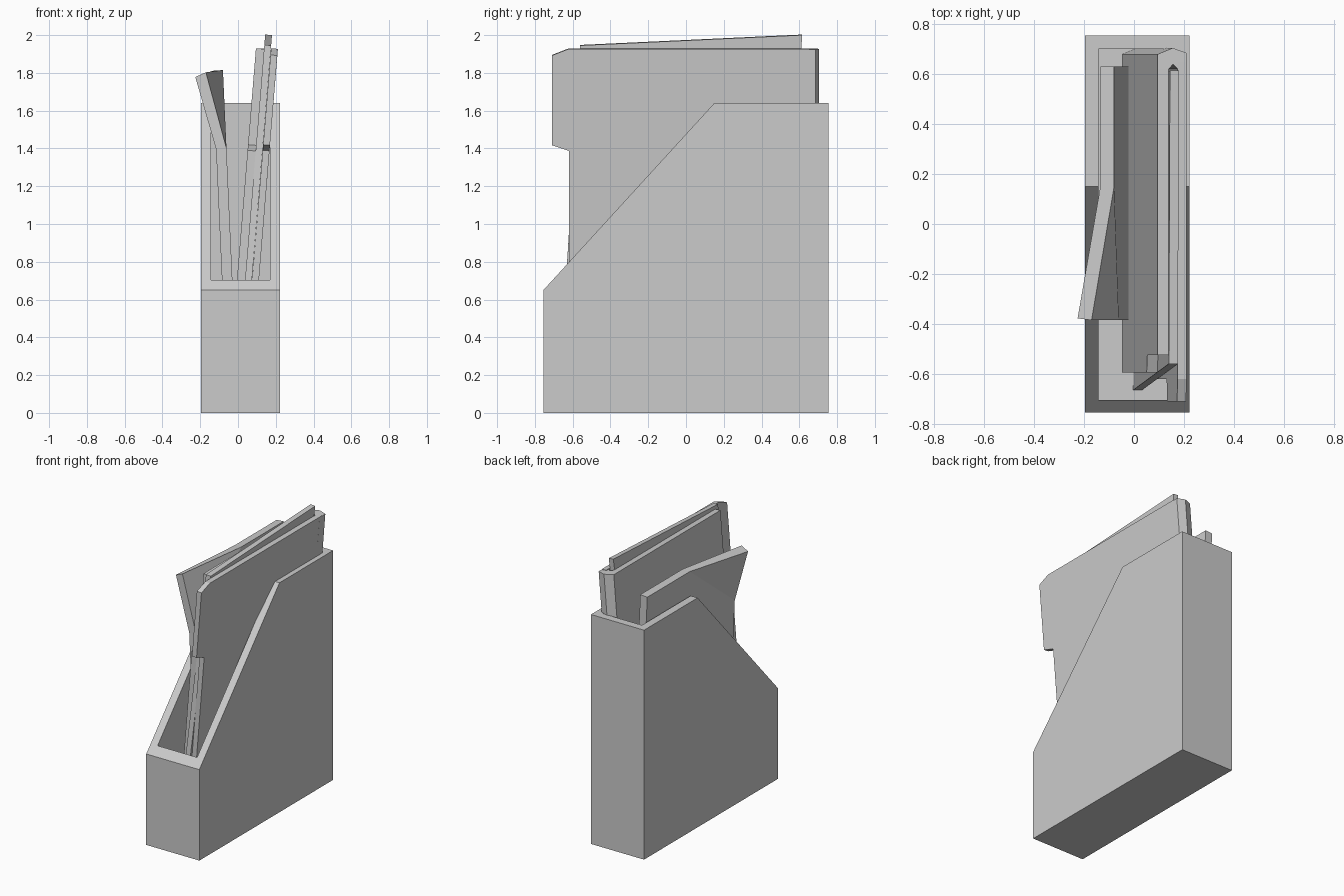
import bpy, bmesh

if "Cube" in bpy.data.objects:
    bpy.data.objects.remove(bpy.data.objects["Cube"])


def build(name, verts, faces):
    me = bpy.data.meshes.new(name)
    me.from_pydata(verts, [], faces)
    bm = bmesh.new()
    bm.from_mesh(me)
    bmesh.ops.recalc_face_normals(bm, faces=bm.faces)
    bm.to_mesh(me)
    bm.free()
    ob = bpy.data.objects.new(name, me)
    bpy.context.collection.objects.link(ob)
    return ob


def prism(name, low, high):
    """Join two matching outlines into a closed solid."""
    n = len(low)
    faces = [list(range(n)), list(range(n, 2 * n))]
    faces += [[i, (i + 1) % n, n + (i + 1) % n, n + i] for i in range(n)]
    return build(name, low + high, faces)


FLOOR, TOP, LEAN = 0.21, 1.93, 0.082


def leaf(name, outline, x_top, width):
    """Leaning sheet: y-z outline, with its left face at x_top when z = TOP."""
    left = [(x_top + LEAN * (z - TOP), y, z) for y, z in outline]
    right = [(x + width, y, z - LEAN * width) for x, y, z in left]
    return prism(name, left, right)


# Holder: slanted side profile with a hollow, open top
side = [(-.755, 0), (.755, 0), (.755, 1.64), (.15, 1.64), (-.755, .65)]
holder = prism("holder", [(-.197, y, z) for y, z in side],
               [(.223, y, z) for y, z in side])
cut = [(-.705, FLOOR), (.70, FLOOR), (.70, 2.2), (-.705, 2.2)]
cutter = prism("holder_cutter", [(-.142, y, z) for y, z in cut],
               [(.17, y, z) for y, z in cut])
mod = holder.modifiers.new("hollow", 'BOOLEAN')
mod.object = cutter
mod.solver = 'EXACT'
cutter.hide_render = True
cutter.hide_set(True)

# Folder leaves: left one notched, right one with an index tab
leaf("folder_left_leaf", [(-.595, FLOOR), (.65, FLOOR), (.65, TOP), (-.525, TOP),
                          (-.525, 1.42), (-.595, 1.39)], .095, .043)
leaf("folder_right_leaf", [(-.62, FLOOR), (.65, FLOOR), (.65, TOP), (-.62, TOP),
                           (-.71, 1.895), (-.71, 1.42), (-.62, 1.39)], .175, .036)

# Folder spine: creased back joining the leaves
spine = [(.095, .62), (.095, .68), (.155, .705), (.211, .685), (.211, .62),
         (.175, .62), (.157, .64), (.138, .62)]
drop = LEAN * (TOP - FLOOR)
prism("folder_spine", [(x - drop, y, FLOOR) for x, y in spine],
      [(x, y, TOP - LEAN * (x - .095) * .6) for x, y in spine])

# Loose paper stack, slipped askew between the leaves
leaf("paper_stack", [(-.665, FLOOR), (.505, FLOOR + .03), (.615, 2.003), (-.56, 1.948)],
     .138, .036)

# Booklet with its upper front corner curled outwards
outline = [(-.385, FLOOR), (.63, FLOOR), (.63, 1.815), (.15, 1.815), (-.385, 1.40)]
right = [(-.03 - .045 * (z - .71), y, z) for y, z in outline] + [(-.17, -.385, 1.803)]
left = [(x - .055, y, z - .004) for x, y, z in right[:5]] + [(-.226, -.378, 1.778)]
faces = [[0, 1, 2, 3, 4], [3, 5, 4], [6, 7, 8, 9, 10], [9, 11, 10]]
rim = [0, 1, 2, 3, 5, 4]
faces += [[a, b, b + 6, a + 6] for a, b in zip(rim, rim[1:] + rim[:1])]
build("curled_booklet", right + left, faces)
